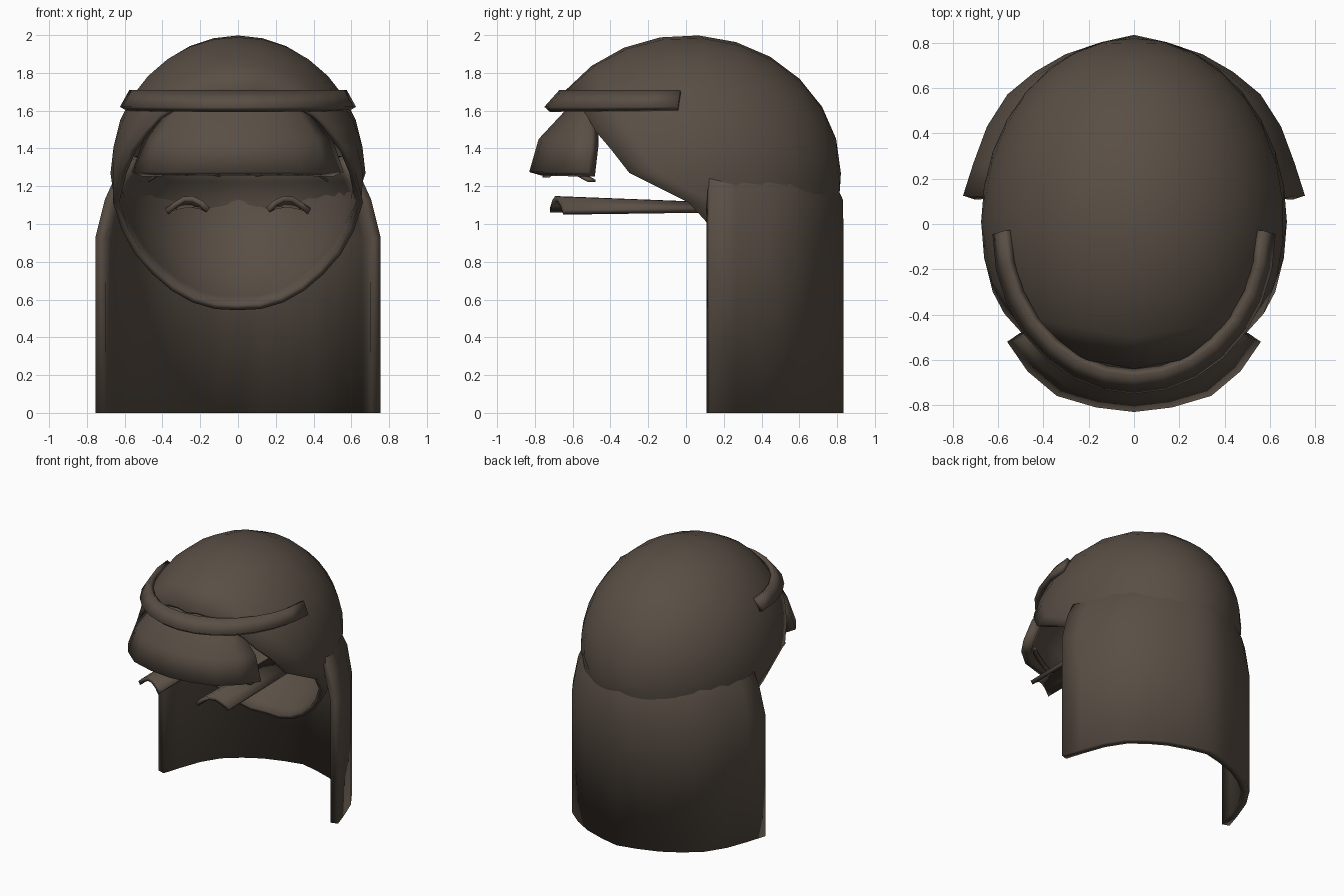
import bpy, bmesh, math
from mathutils import Vector

if "Cube" in bpy.data.objects:
    bpy.data.objects.remove(bpy.data.objects["Cube"])

mat = bpy.data.materials.new("dark_brown")
mat.diffuse_color = (0.10, 0.077, 0.059, 1)
mat.use_nodes = True
mat.node_tree.nodes["Principled BSDF"].inputs["Base Color"].default_value = mat.diffuse_color


def sheet(name, rows, thick, ref, closed=False):
    """Skin rows of points, face away from ref, thicken towards ref."""
    bm = bmesh.new()
    grid = [[bm.verts.new(p) for p in r] for r in rows]
    for a, b in zip(grid, grid[1:]):
        n = len(a)
        for i in range(n if closed else n - 1):
            j = (i + 1) % n
            bm.faces.new((a[i], a[j], b[j], b[i]))
    bmesh.ops.remove_doubles(bm, verts=bm.verts[:], dist=1e-4)
    bm.normal_update()
    side = sum(f.normal.dot(f.calc_center_median() - Vector(ref)) for f in bm.faces)
    if side < 0:
        bmesh.ops.reverse_faces(bm, faces=bm.faces[:])
    me = bpy.data.meshes.new(name)
    bm.to_mesh(me)
    bm.free()
    me.materials.append(mat)
    ob = bpy.data.objects.new(name, me)
    bpy.context.collection.objects.link(ob)
    s = ob.modifiers.new("thickness", 'SOLIDIFY')
    s.thickness = thick
    s.offset = -1
    bpy.context.view_layer.objects.active = ob
    ob.select_set(True)
    bpy.ops.object.shade_smooth_by_angle(angle=math.radians(40))
    ob.select_set(False)
    return ob


def mirrored(half):
    """Half row from the centre outwards -> full row."""
    return [(-x, y, z) for x, y, z in half[:0:-1]] + half


def lerp(table, v):
    for (a, p), (b, q) in zip(table, table[1:]):
        if a <= v <= b:
            return p + (q - p) * (v - a) / (b - a)


# Hair cap: ellipsoid shell, from the back pole to the rim of the face opening
RIM = [(-90, .35), (-47, .28), (-14, .1), (-6, -.15), (0, -.3), (20, -.47), (47, -.58), (90, -.64)]
N, K = 32, 10
rows = []
for k in range(K + 1):
    row = []
    for i in range(N):
        phi = 2 * math.pi * i / N
        s = math.sin(phi)
        y_rim = lerp(RIM, max(-90, min(90, math.degrees(math.asin(max(-1, min(1, s)))))))
        t = math.acos((y_rim - .01) / .81) * k / K
        rz = .73 if s >= 0 else .80
        row.append((.675 * math.sin(t) * math.cos(phi), .01 + .81 * math.cos(t),
                    1.27 + rz * math.sin(t) * s))
    rows.append(row)
sheet("hair_cap", rows, .035, (0, 0, 1.27), True)

# Long back hair: half-round curtain whose top tucks into the cap
ARC = [(0, 1), (.19, .955), (.4, .88), (.58, .77), (.74, .63), (.86, .43), (.94, .2), (1, 0)]
rows = [mirrored([(w * u, .125 + (back - .125) * v, z) for u, v in ARC])
        for z, w, back in [(0, .755, .835), (.93, .755, .835), (1.13, .705, .83),
                           (1.25, .65, .775), (1.36, .58, .70)]]
sheet("back_hair", rows, .055, (0, 0, .6))

# Fringe over the forehead
FAN = [(0, 0), (.3, .065), (.61, .23), (.84, .58), (1, 1)]
rows = [mirrored([(w * u, front + (edge - front) * v, z) for u, v in FAN])
        for z, w, front, edge in [(1.275, .56, -.83, -.52), (1.45, .50, -.78, -.50),
                                  (1.60, .38, -.64, -.50), (1.68, .30, -.58, -.50)]]
sheet("fringe", rows, .07, (0, 0, 1.3))

# Flared headband
rows = []
for z, a, b, end in [(1.62, .625, .705, -.045), (1.71, .575, .64, -.03)]:
    rows.append([(a * math.sin(t), end - b * math.cos(t), z)
                 for t in [math.pi * (i / 14 - .5) for i in range(15)]])
sheet("headband", rows, .04, (0, 0, 1.6))

# Eyelash strips running back into the head, and thin eyebrows
LASH = [(.15, 1.085), (.19, 1.125), (.24, 1.148), (.29, 1.145), (.34, 1.115), (.385, 1.075)]
BROW = [(.09, 1.262, -.75), (.2, 1.285, -.73), (.3, 1.31, -.68), (.4, 1.285, -.60), (.48, 1.235, -.51)]
for s, side in ((1, "right"), (-1, "left")):
    front = [(s * x, -.72 + .3 * (x - .15), z) for x, z in LASH]
    back = [(s * x, .15, 1.10 + .4 * (z - 1.11)) for x, z in LASH]
    sheet("eyelash_" + side, [front, back], .03, (s * .27, -.3, .8))
    sheet("eyebrow_" + side, [[(s * x, y - .01, z) for x, z, y in BROW],
                              [(s * x, y + .03, z) for x, z, y in BROW]], .015, (s * .27, -.6, 1))
